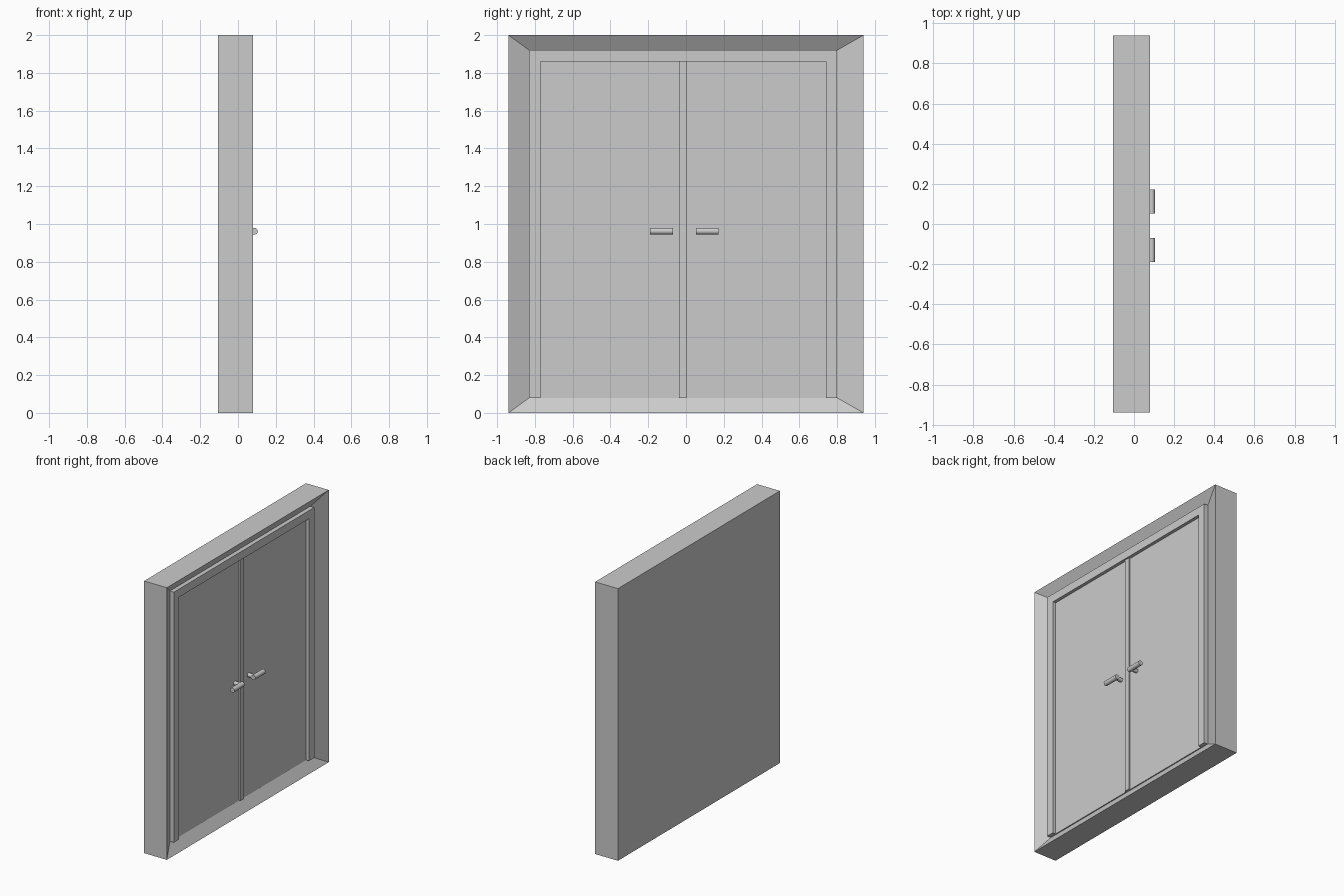
import bpy, bmesh, math

if "Cube" in bpy.data.objects:
    bpy.data.objects.remove(bpy.data.objects["Cube"])

BACK, RIM, REVEAL = -0.105, 0.08, 0.028   # key depths along x
DOOR, STRIP, TRIM = 0.036, 0.048, 0.06


def new_object(name, bm):
    bmesh.ops.recalc_face_normals(bm, faces=bm.faces)
    mesh = bpy.data.meshes.new(name)
    bm.to_mesh(mesh)
    bm.free()
    obj = bpy.data.objects.new(name, mesh)
    bpy.context.collection.objects.link(obj)
    return obj


def slab(name, outline, x0, x1):
    """Extrude a y-z outline from x0 to x1."""
    bm = bmesh.new()
    face = bm.faces.new([bm.verts.new((x0, y, z)) for y, z in outline])
    ext = bmesh.ops.extrude_face_region(bm, geom=[face])
    verts = [v for v in ext["geom"] if isinstance(v, bmesh.types.BMVert)]
    bmesh.ops.translate(bm, verts=verts, vec=(x1 - x0, 0, 0))
    return new_object(name, bm)


def rect(y0, y1, z0, z1):
    return [(y0, z0), (y1, z0), (y1, z1), (y0, z1)]


def rod(name, radius, length, location, rotation):
    bpy.ops.mesh.primitive_cylinder_add(vertices=12, radius=radius, depth=length,
                                        location=location, rotation=rotation)
    obj = bpy.context.object
    obj.name = name
    bpy.ops.object.shade_smooth_by_angle(angle=math.radians(40))


# Outer surround: solid block whose front slopes inwards to the door recess
bm = bmesh.new()
rings = []
for x, outline in ((BACK, rect(-0.94, 0.94, 0, 2)),
                   (RIM, rect(-0.94, 0.94, 0, 2)),
                   (REVEAL, rect(-0.83, 0.80, 0.08, 1.92))):
    rings.append([bm.verts.new((x, y, z)) for y, z in outline])
for a, b in zip(rings, rings[1:]):
    for i in range(4):
        j = (i + 1) % 4
        bm.faces.new((a[i], a[j], b[j], b[i]))
bm.faces.new(rings[0])
bm.faces.new(rings[-1])
new_object("surround", bm)

# Raised door casing, two jambs and a header in one piece
slab("casing", [(-0.83, 0.08), (-0.77, 0.08), (-0.77, 1.86), (0.74, 1.86),
                (0.74, 0.08), (0.80, 0.08), (0.80, 1.92), (-0.83, 1.92)],
     REVEAL, TRIM)

# Door leaves and the cover strip where they meet
slab("door_leaf_left", rect(-0.77, -0.02, 0.08, 1.86), REVEAL, DOOR)
slab("door_leaf_right", rect(-0.02, 0.74, 0.08, 1.86), REVEAL, DOOR)
slab("meeting_strip", rect(-0.037, 0.003, 0.08, 1.86), REVEAL, STRIP)

# Lever handles: a bar with a short stem at its inner end
for side, y0, y1, stem_y in (("left", -0.19, -0.07, -0.088),
                             ("right", 0.053, 0.173, 0.071)):
    rod("handle_bar_" + side, 0.018, y1 - y0,
        (0.087, (y0 + y1) / 2, 0.962), (math.pi / 2, 0, 0))
    rod("handle_stem_" + side, 0.015, 0.055,
        (0.06, stem_y, 0.962), (0, math.pi / 2, 0))
